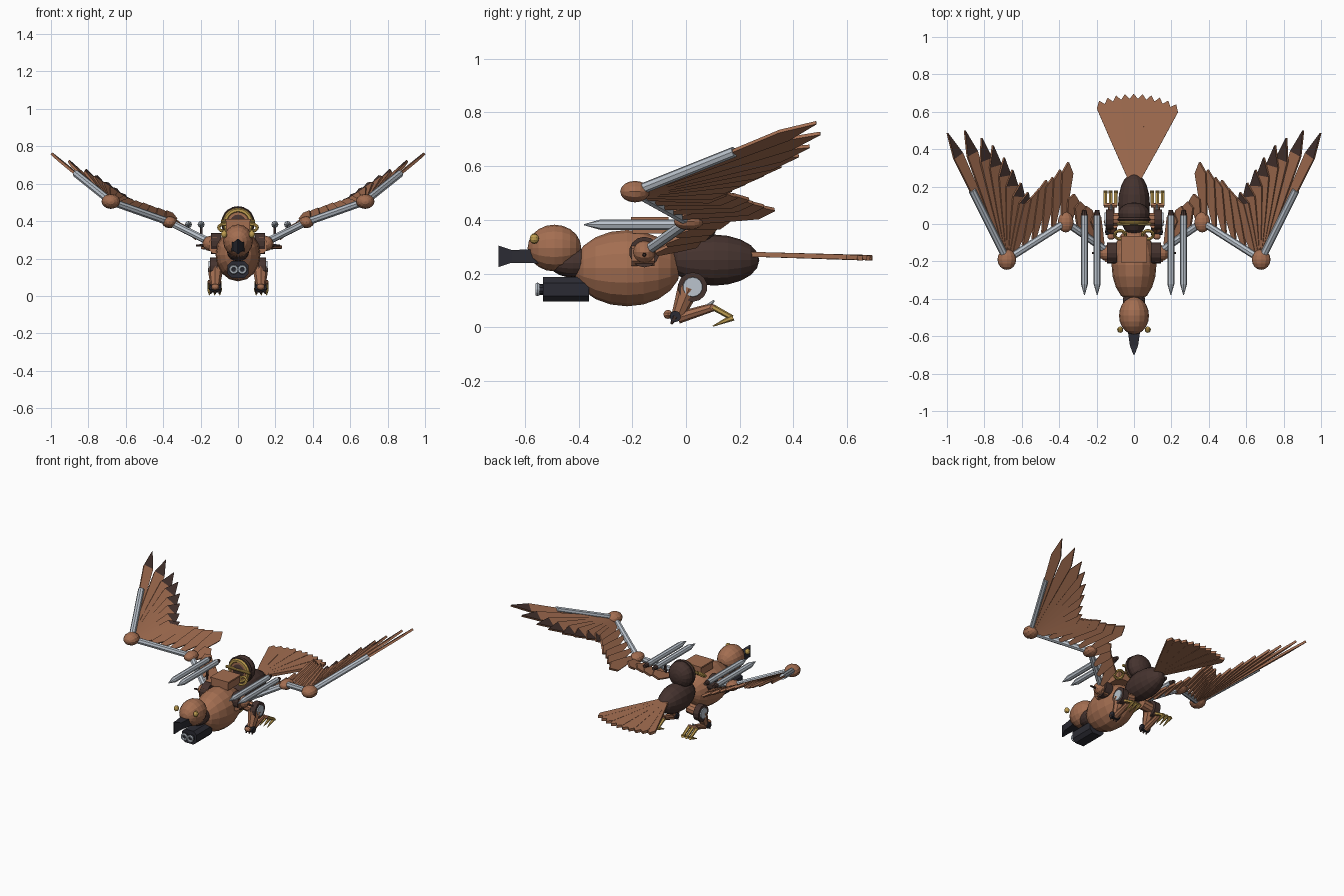
import bpy, bmesh, math
from mathutils import Vector, Matrix

cube = bpy.data.objects.get("Cube")
if cube:
    bpy.data.objects.remove(cube, do_unlink=True)


def material(name, rgb):
    m = bpy.data.materials.new(name)
    m.use_nodes = True
    m.diffuse_color = (*rgb, 1)
    m.node_tree.nodes["Principled BSDF"].inputs["Base Color"].default_value = (*rgb, 1)
    return m


COPPER = material("copper brown", (0.37, 0.157, 0.083))
DARK = material("dark brown", (0.06, 0.033, 0.028))
STEEL = material("steel grey", (0.5, 0.55, 0.61))
BLACK = material("gunmetal black", (0.024, 0.024, 0.033))
GOLD = material("brass gold", (0.52, 0.34, 0.08))


def finish(name, bm, mats, mirror=False):
    """Turn a bmesh into an object, optionally mirrored across x = 0."""
    bmesh.ops.recalc_face_normals(bm, faces=bm.faces)
    me = bpy.data.meshes.new(name)
    bm.to_mesh(me)
    bm.free()
    for m in mats:
        me.materials.append(m)
    ob = bpy.data.objects.new(name, me)
    bpy.context.collection.objects.link(ob)
    if mirror:
        ob.modifiers.new("Mirror", "MIRROR").use_mirror_merge = False


def ellipsoid(name, c, r, mat, mirror=False, seg=16, rings=10):
    bm = bmesh.new()
    place = Matrix.Translation(c) @ Matrix.Diagonal((*r, 1)) @ Matrix.Rotation(math.pi / 2, 4, "X")
    bmesh.ops.create_uvsphere(bm, u_segments=seg, v_segments=rings, radius=1, matrix=place)
    finish(name, bm, [mat], mirror)


def rods(name, parts, mat, mirror=False, seg=10):
    """Each part is (start, end, start radius, end radius)."""
    bm = bmesh.new()
    for a, b, r1, r2 in parts:
        a, b = Vector(a), Vector(b)
        d = b - a
        place = Matrix.Translation((a + b) / 2) @ d.to_track_quat("Z", "Y").to_matrix().to_4x4()
        bmesh.ops.create_cone(bm, cap_ends=True, segments=seg, radius1=r1, radius2=r2,
                              depth=d.length, matrix=place)
    finish(name, bm, [mat], mirror)


def box(name, c, size, mat, bevel=0, mirror=False):
    """Box whose edges along y may be chamfered."""
    bm = bmesh.new()
    bmesh.ops.create_cube(bm, size=1, matrix=Matrix.Translation(c) @ Matrix.Diagonal((*size, 1)))
    if bevel:
        along = [e for e in bm.edges if abs(e.verts[0].co.y - e.verts[1].co.y) > size[1] / 2]
        bmesh.ops.bevel(bm, geom=along, offset=bevel, segments=1, affect="EDGES")
    finish(name, bm, [mat], mirror)


def ring(name, c, radius, minor, mat, rot, mirror=False, seg=20):
    bm = bmesh.new()
    place = Matrix.Translation(c) @ rot
    grid = []
    for i in range(seg):
        turn = Matrix.Rotation(math.tau * i / seg, 4, "Z")
        row = []
        for j in range(6):
            k = math.tau * j / 6
            p = Vector((radius + minor * math.cos(k), 0, minor * math.sin(k)))
            row.append(bm.verts.new(place @ turn @ p))
        grid.append(row)
    for i in range(seg):
        for j in range(6):
            n, m = (i + 1) % seg, (j + 1) % 6
            bm.faces.new((grid[i][j], grid[n][j], grid[n][m], grid[i][m]))
    finish(name, bm, [mat], mirror)


def add_feather(bm, a, b, width, up, thick, taper, dark_tip=False):
    """Pointed blade from root a to tip b; the point starts at taper."""
    a, b = Vector(a), Vector(b)
    side = (b - a).cross(up).normalized() * width
    lift = up * thick / 2
    rows = []
    for t, w in ((0, 0.3), (taper / 2, 0.7), (taper, 1), (1, 0.04)):
        p = a.lerp(b, t)
        corners = (side * w + lift, -side * w + lift, -side * w - lift, side * w - lift)
        rows.append([bm.verts.new(p + q) for q in corners])
    for i in range(3):
        for j in range(4):
            k = (j + 1) % 4
            f = bm.faces.new((rows[i][j], rows[i][k], rows[i + 1][k], rows[i + 1][j]))
            # only the upper side of the point is dark
            f.material_index = int(dark_tip and i == 2 and j == 0)
    bm.faces.new(rows[0])
    bm.faces.new(rows[3])


# Body, neck and head
ellipsoid("body", (0, -0.22, 0.22), (0.12, 0.2, 0.142), COPPER)
ellipsoid("abdomen", (0, 0.105, 0.25), (0.085, 0.168, 0.095), DARK)
ellipsoid("neck", (0, -0.42, 0.24), (0.06, 0.09, 0.055), DARK)
ellipsoid("head", (0, -0.49, 0.295), (0.08, 0.1, 0.087), COPPER)
ellipsoid("eye", (0.074, -0.565, 0.33), (0.017, 0.017, 0.02), GOLD, True, 10, 6)

# Beak: narrow toward the front, flared at the tip
bm = bmesh.new()
last = None
for y, w, h in ((-0.55, 0.036, 0.026), (-0.65, 0.022, 0.024), (-0.698, 0.004, 0.04)):
    row = [bm.verts.new((x * w, y, 0.264 + z * h)) for x, z in ((1, -1), (1, 1), (-1, 1), (-1, -1))]
    if last:
        for j in range(4):
            bm.faces.new((last[j], last[(j + 1) % 4], row[(j + 1) % 4], row[j]))
    else:
        bm.faces.new(row)
    last = row
bm.faces.new(last)
finish("beak", bm, [BLACK])

# Chin gun
upright = Matrix.Rotation(math.pi / 2, 4, "X")
box("gun_housing", (0, -0.447, 0.141), (0.11, 0.17, 0.092), BLACK, 0.022)
rods("gun_barrel", [((0.023, -0.52, 0.141), (0.023, -0.55, 0.141), 0.02, 0.02)], BLACK, True)
ring("gun_muzzle", (0.023, -0.553, 0.141), 0.018, 0.008, STEEL, upright, True, 12)

# Saddle, seat back and brass fittings
box("saddle", (0, -0.135, 0.375), (0.13, 0.13, 0.05), COPPER)
box("saddle_top", (0, -0.135, 0.405), (0.14, 0.14, 0.01), COPPER)
ellipsoid("seat_back", (0, 0.055, 0.39), (0.085, 0.06, 0.088), DARK)
ring("seat_rim", (0, 0.025, 0.39), 0.08, 0.01, DARK, upright)
ring("seat_brass_ring", (0, 0.01, 0.39), 0.068, 0.013, GOLD, upright)
rods("seat_panel", [((0, 0.03, 0.39), (0, 0.004, 0.39), 0.058, 0.058)], COPPER, seg=20)
rods("seat_bar", [((-0.09, 0.0, 0.4), (0.09, 0.0, 0.4), 0.009, 0.009)], GOLD)
ring("handle", (0.074, -0.058, 0.365), 0.029, 0.009, GOLD, Matrix.Rotation(0.7, 4, "X"), True, 14)

# Tail fan
bm = bmesh.new()
up = Vector((0, 0.05, 1)).normalized()
for i in range(10):
    a = math.radians(-23 + 5.7 * i)
    tip = (0.475 * math.sin(a), 0.22 + 0.475 * math.cos(a), 0.258 + 0.002 * (i % 2))
    add_feather(bm, (0.05 * math.sin(a), 0.23, 0.272), tip, 0.027, up, 0.018, 0.93)
finish("tail_feathers", bm, [COPPER])


# Wings: everything lies on one tilted plane
def on_wing(x, y, lift=0.0):
    return Vector((x, y, 0.505 + 0.17 * (y + 0.19) + 0.46 * (x - 0.68) + lift))


wing_up = Vector((-0.46, -0.17, 1)).normalized()
shoulder, elbow, wrist = on_wing(0.13, -0.155, 0.02), on_wing(0.365, 0.01), on_wing(0.68, -0.19)
wing_end = on_wing(0.865, 0.18)

outer_tips = ((0.997, 0.485), (0.905, 0.5), (0.815, 0.46), (0.755, 0.42),
              (0.695, 0.355), (0.65, 0.29), (0.605, 0.22), (0.567, 0.17))
inner_tips = ((0.54, 0.15), (0.505, 0.19), (0.47, 0.235), (0.435, 0.25), (0.395, 0.29), (0.352, 0.33))
root_tips = ((0.32, 0.16), (0.29, 0.12), (0.255, 0.095), (0.215, 0.06))


def feather_row(name, start, end, tips, narrow, wide, dark_tip):
    """Overlapping feathers, each rolled a little like a roof shingle."""
    bm = bmesh.new()
    for i, (x, y) in enumerate(tips):
        t = i / (len(tips) - 1)
        root, tip = start.lerp(end, t), on_wing(x, y, -0.004)
        rolled = Matrix.Rotation(-0.22, 3, tip - root) @ wing_up
        width = narrow + (wide - narrow) * min(1, 3 * t)
        add_feather(bm, root, tip, width, rolled, 0.014, 0.81, dark_tip)
    finish(name, bm, [COPPER, DARK], True)


feather_row("outer_feathers", on_wing(0.7, -0.15, -0.008), on_wing(0.66, -0.17, -0.008), outer_tips, 0.032, 0.04, True)
feather_row("inner_feathers", on_wing(0.64, -0.15, -0.008), on_wing(0.38, 0.02, -0.008), inner_tips, 0.042, 0.037, False)
feather_row("root_feathers", on_wing(0.35, 0.0, -0.008), on_wing(0.17, -0.11, -0.008), root_tips, 0.035, 0.035, False)

# Wing struts and joints
for name, a, b in (("upper_strut", shoulder, elbow), ("middle_strut", elbow, wrist), ("outer_strut", wrist, wing_end)):
    rods(name, [(a, b, 0.02, 0.02)], STEEL, True, 8)
ellipsoid("elbow_joint", elbow, (0.042, 0.055, 0.032), COPPER, True, 12, 8)
ellipsoid("wrist_joint", wrist, (0.05, 0.055, 0.04), COPPER, True, 12, 8)
rods("shoulder_ring", [((0.09, -0.155, 0.28), (0.145, -0.155, 0.28), 0.057, 0.057)], DARK, True, 14)
ellipsoid("shoulder_joint", (0.145, -0.155, 0.28), (0.045, 0.042, 0.042), COPPER, True, 12, 8)
rods("shoulder_pin", [((0.18, -0.155, 0.27), (0.225, -0.155, 0.27), 0.008, 0.005)], DARK, True, 8)
box("shoulder_plate", (0.125, -0.16, 0.27), (0.06, 0.085, 0.085), COPPER, 0.02, True)

# Rockets under the wings
for name, x in (("inner_rocket", 0.197), ("outer_rocket", 0.265)):
    rods(name, [((x, -0.32, 0.382), (x, 0.045, 0.382), 0.019, 0.019),
                ((x, -0.32, 0.382), (x, -0.38, 0.382), 0.019, 0.002)], STEEL, True, 8)
    rods(name + "_nozzle", [((x, 0.045, 0.382), (x, 0.075, 0.382), 0.017, 0.011)], DARK, True, 8)
    rods(name + "_hanger", [((x, -0.05, 0.375), on_wing(x, -0.06), 0.008, 0.008)], DARK, True, 6)

# Legs
rods("hip_axle", [((0.04, 0.025, 0.16), (0.12, 0.025, 0.15), 0.035, 0.035)], COPPER, True)
rods("hip_ring", [((0.11, 0.025, 0.15), (0.15, 0.025, 0.15), 0.055, 0.055)], DARK, True, 14)
rods("hip_disc", [((0.145, 0.025, 0.15), (0.157, 0.025, 0.15), 0.038, 0.036)], STEEL, True, 14)
rods("thigh", [((0.12, 0.01, 0.145), (0.122, -0.03, 0.045), 0.042, 0.024)], COPPER, True, 8)
rods("knee", [((0.092, -0.04, 0.04), (0.152, -0.04, 0.04), 0.021, 0.021)], BLACK, True)
ellipsoid("knee_knob", (0.122, -0.067, 0.048), (0.022, 0.017, 0.017), COPPER, True, 10, 6)
rods("shin", [((0.122, -0.03, 0.035), (0.122, 0.1, 0.075), 0.022, 0.016)], COPPER, True, 8)
rods("ankle_spur", [((0.122, 0.075, 0.07), (0.122, 0.105, 0.1), 0.012, 0.003)], STEEL, True, 8)
rods("foot_bar", [((0.09, 0.1, 0.074), (0.16, 0.1, 0.074), 0.012, 0.012)], COPPER, True, 8)
toes = []
for x in (0.097, 0.125, 0.153):
    toes += [((x, 0.1, 0.075), (x, 0.172, 0.035), 0.011, 0.01),
             ((x, 0.175, 0.037), (x, 0.1, 0.004), 0.013, 0.002)]
rods("talons", toes, GOLD, True, 6)
rods("front_claws", [((x, -0.04, 0.04), (x, -0.055, 0.012), 0.012, 0.004) for x in (0.1, 0.122, 0.145)],
     DARK, True, 6)
